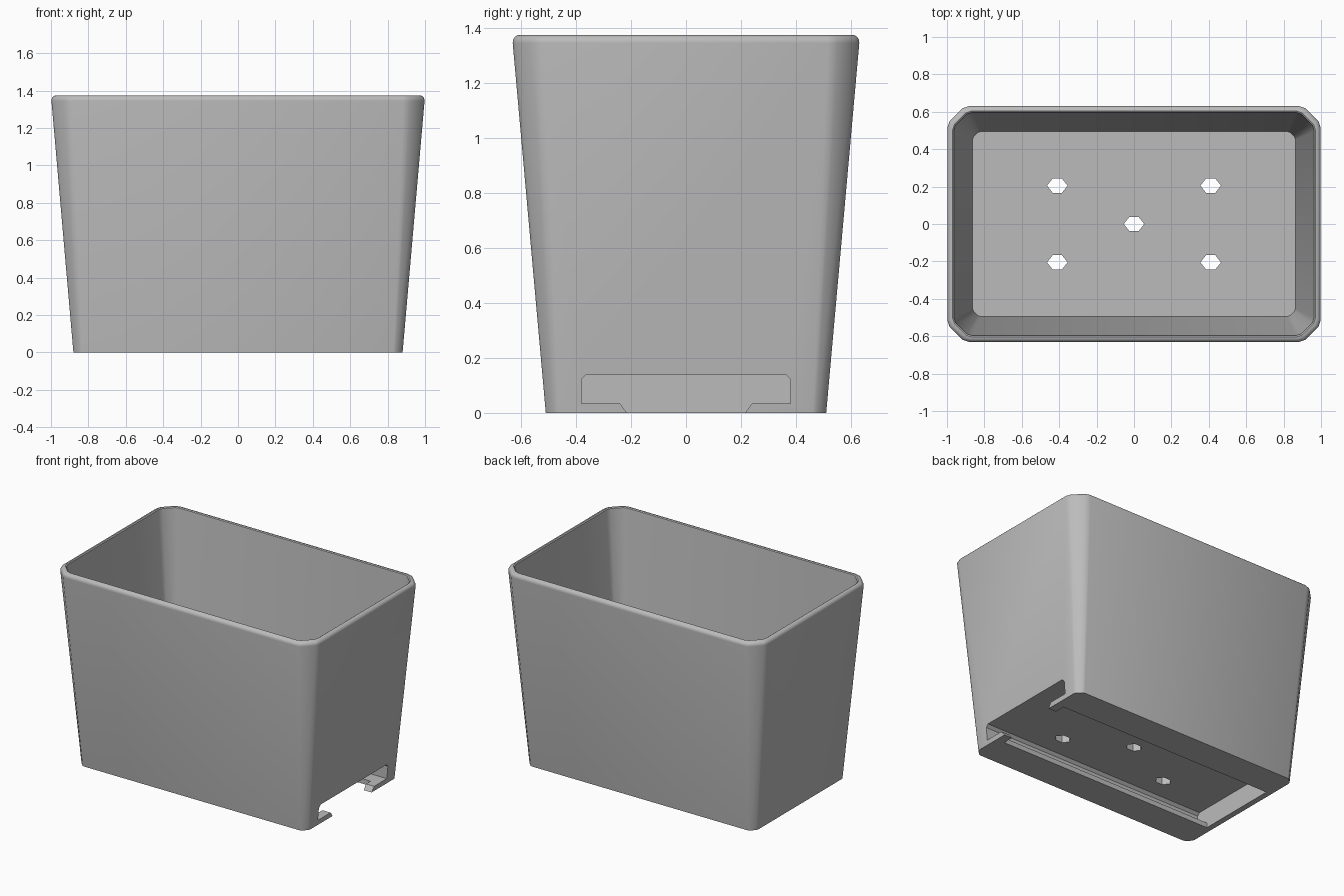
import bpy, bmesh, math

cube = bpy.data.objects.get("Cube")
if cube:
    bpy.data.objects.remove(cube, do_unlink=True)

grey = bpy.data.materials.new("plain grey")
grey.use_nodes = True
GREY = (0.5, 0.5, 0.5, 1.0)
grey.diffuse_color = GREY
grey.node_tree.nodes["Principled BSDF"].inputs["Base Color"].default_value = GREY


def make_object(name, bm):
    bmesh.ops.recalc_face_normals(bm, faces=bm.faces)
    mesh = bpy.data.meshes.new(name)
    bm.to_mesh(mesh)
    bm.free()
    mesh.materials.append(grey)
    obj = bpy.data.objects.new(name, mesh)
    bpy.context.collection.objects.link(obj)
    return obj


def loft(name, rings):
    """Skin a stack of closed rings and cap both ends."""
    bm = bmesh.new()
    loops = [[bm.verts.new(p) for p in ring] for ring in rings]
    n = len(loops[0])
    for a, b in zip(loops, loops[1:]):
        for i in range(n):
            j = (i + 1) % n
            bm.faces.new((a[i], a[j], b[j], b[i]))
    bm.faces.new(loops[0][::-1])
    bm.faces.new(loops[-1])
    return make_object(name, bm)


def corner_ring(hx, hy, c, z):
    """Rectangle with softened chamfered corners."""
    cuts = [(0, c), (0.10 * c, 0.70 * c), (0.70 * c, 0.10 * c), (c, 0)]
    ring = []
    for sx, sy, flip in ((1, 1, 1), (-1, 1, -1), (-1, -1, 1), (1, -1, -1)):
        # corners run anticlockwise
        for dx, dy in cuts[::-1][::-1] if flip == 1 else cuts[::-1]:
            ring.append((sx * (hx - dx), sy * (hy - dy), z))
    return ring


# Tapered planter: outer wall, rounded rim, inner wall, floor
H, R, FLOOR = 1.375, 0.03, 0.20


def outer(z, inset=0.0):
    t = z / H
    return corner_ring(0.88 + 0.12 * t - inset, 0.51 + 0.123 * t - inset,
                       0.05 + 0.065 * t - 0.5 * inset, z)


rings = [outer(0.0)]
for k in range(6):
    a = math.radians(18 * k)
    rings.append(outer(H - R + R * math.sin(a), R * (1 - math.cos(a))))
rings += [outer(H - 0.005, 0.036), outer(FLOOR, 0.034)]
planter = loft("planter", rings)


def prism_x(name, section, x0, x1):
    return loft(name, [[(x, y, z) for y, z in section] for x in (x0, x1)])


def mirrored(half):
    return half + [(-y, z) for y, z in reversed(half)]


# Tray slot open on the left end, with retaining lips along its sides
cutters = [
    prism_x("slot_cutter", mirrored([(0.38, 0.034), (0.38, 0.122), (0.362, 0.14)]), -0.84, 1.2),
    prism_x("opening_cutter", mirrored([(0.29, -0.1), (0.29, 0.08)]), -0.84, 0.82),
    prism_x("entry_cutter", mirrored([(0.141, -0.1), (0.215, 0.0), (0.24, 0.034), (0.24, 0.09)]), 0.75, 1.2),
]

# Drain holes through the floor
hexagon = [(0.055, 0), (0.025, 0.038), (-0.025, 0.038),
           (-0.055, 0), (-0.025, -0.038), (0.025, -0.038)]
for cx, cy in ((0, 0), (0.41, 0.205), (-0.41, 0.205), (0.41, -0.205), (-0.41, -0.205)):
    cutters.append(loft("drain_cutter", [[(cx + x, cy + y, z) for x, y in hexagon]
                                         for z in (0.1, 0.3)]))

bpy.context.view_layer.objects.active = planter
for cutter in cutters:
    mod = planter.modifiers.new("cut", 'BOOLEAN')
    mod.operation = 'DIFFERENCE'
    mod.solver = 'EXACT'
    mod.object = cutter
    bpy.ops.object.modifier_apply(modifier=mod.name)
    bpy.data.objects.remove(cutter, do_unlink=True)

# Smooth the soft corners and rim, keep the cut edges sharp
bpy.ops.object.select_all(action='DESELECT')
planter.select_set(True)
bpy.ops.object.shade_smooth_by_angle(angle=math.radians(40))
